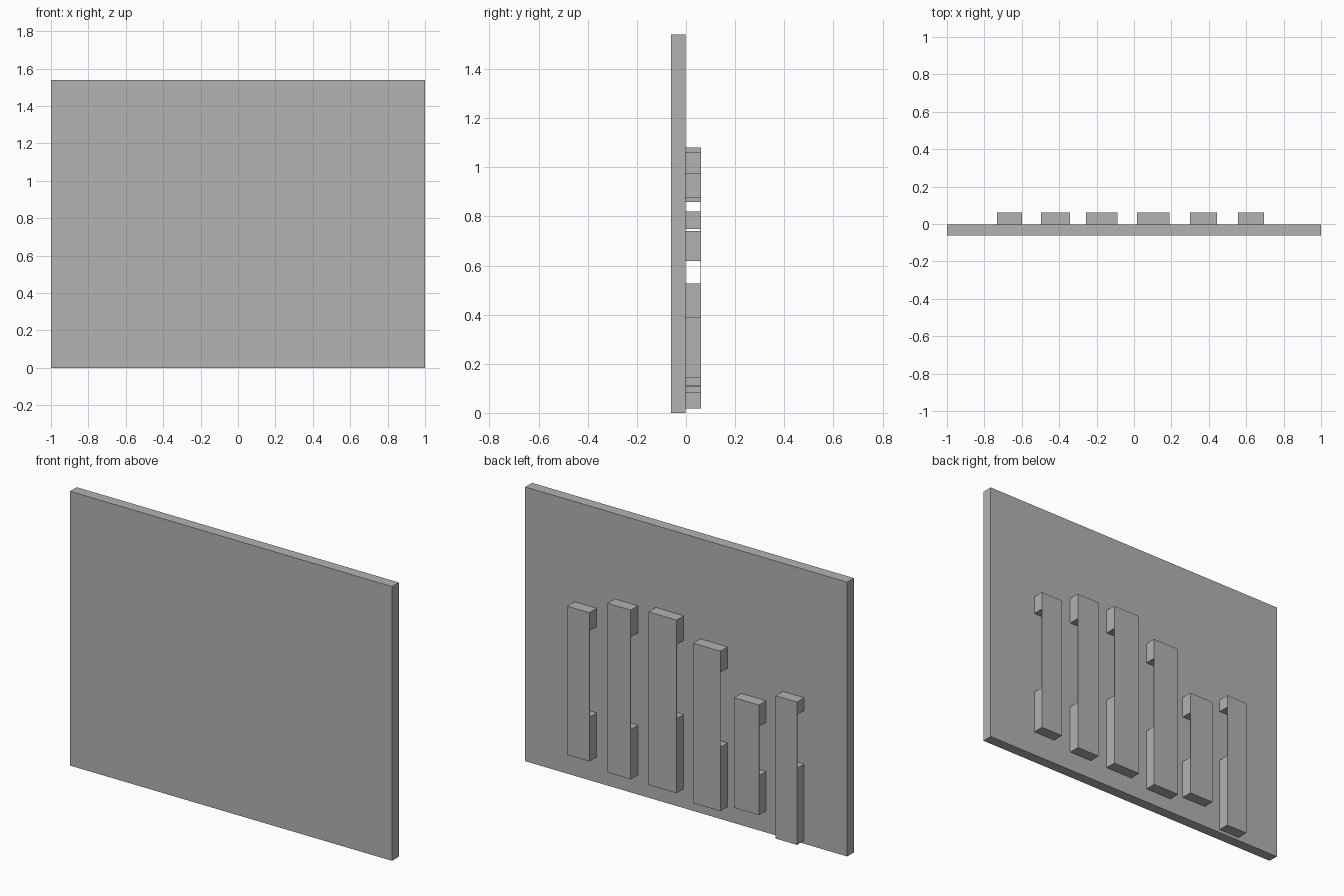
import bpy

cube = bpy.data.objects.get("Cube")
if cube:
    bpy.data.objects.remove(cube, do_unlink=True)

# Single flat grey
grey = bpy.data.materials.new("plain grey")
grey.use_nodes = True
color = (0.45, 0.45, 0.45, 1)
grey.diffuse_color = color
grey.node_tree.nodes["Principled BSDF"].inputs["Base Color"].default_value = color


def box(name, x, y, z):
    """Box spanning the given (low, high) range on each axis."""
    spans = (x, y, z)
    bpy.ops.mesh.primitive_cube_add(size=1, location=[(a + b) / 2 for a, b in spans])
    ob = bpy.context.object
    ob.name = name
    ob.scale = [b - a for a, b in spans]
    bpy.ops.object.transform_apply(location=False, rotation=False, scale=True)
    ob.data.materials.append(grey)


PANEL_BACK = -0.002
STRIP_INNER = 0.059
STRIP_OUTER = 0.062

# Upright panel
box("panel", (-1, 1), (-0.062, PANEL_BACK), (0, 1.54))

# Upright bars: x range, bottom, top of lower block, bottom of upper block, top
bars = [
    ((-0.733, -0.60), 0.018, 0.448, 0.748, 0.82),
    ((-0.497, -0.342), 0.122, 0.343, 0.618, 0.74),
    ((-0.257, -0.088), 0.08, 0.439, 0.859, 0.978),
    ((0.016, 0.19), 0.108, 0.526, 0.941, 1.08),
    ((0.30, 0.444), 0.11, 0.39, 0.908, 1.06),
    ((0.556, 0.695), 0.142, 0.39, 0.874, 0.977),
]

# Each bar is a thin outer strip bridging two blocks fixed to the panel
for i, (x, bottom, low, high, top) in enumerate(bars, 1):
    box(f"bar_{i}_lower_block", x, (PANEL_BACK, STRIP_OUTER), (bottom, low))
    box(f"bar_{i}_upper_block", x, (PANEL_BACK, STRIP_OUTER), (high, top))
    box(f"bar_{i}_strip", x, (STRIP_INNER, STRIP_OUTER), (low, high))
